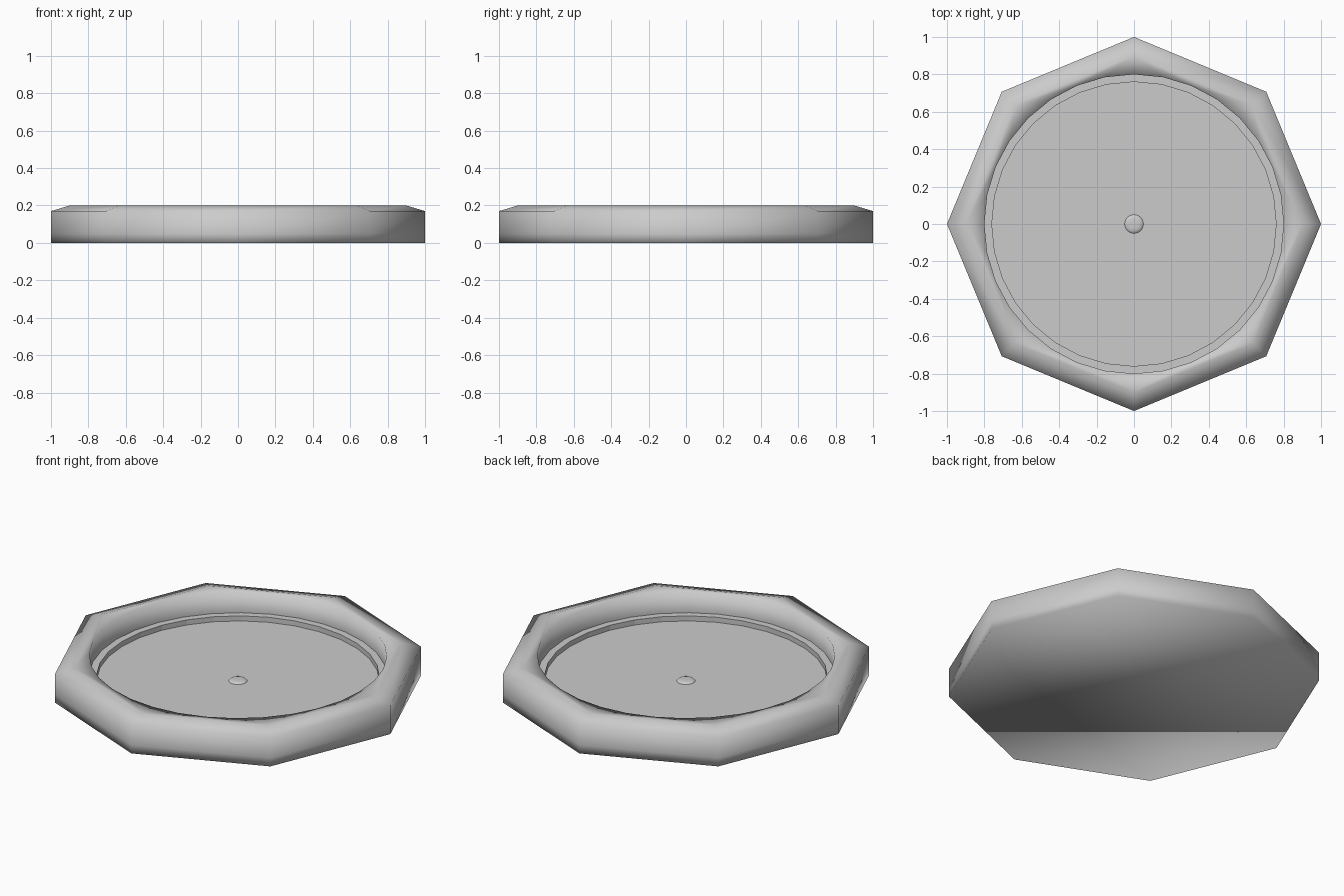
import bpy, bmesh
from math import cos, sin, pi

if "Cube" in bpy.data.objects:
    bpy.data.objects.remove(bpy.data.objects["Cube"])

SIDES, ROUND = 8, 32


def ring(bm, r, z, n):
    return [bm.verts.new((r * cos(2 * pi * i / n), r * sin(2 * pi * i / n), z))
            for i in range(n)]


def bridge(bm, a, b):
    n = len(a)
    for i in range(n):
        j = (i + 1) % n
        bm.faces.new((a[i], a[j], b[j], b[i]))


def finish(bm, name):
    me = bpy.data.meshes.new(name)
    bm.to_mesh(me)
    bm.free()
    ob = bpy.data.objects.new(name, me)
    bpy.context.collection.objects.link(ob)
    return ob


# Octagonal body: base, outer wall, chamfer, then a round opening
bm = bmesh.new()
octs = [ring(bm, r, z, SIDES) for r, z in
        ((1, 0), (1, 0.05), (1, 0.17), (0.9, 0.2))]
bm.faces.new(octs[0][::-1])
for a, b in zip(octs, octs[1:]):
    bridge(bm, a, b)
lip = ring(bm, 0.8, 0.2, ROUND)
well = ring(bm, 0.8, 0.08, ROUND)
outer = octs[-1]
# Flat rim: fan each octagon corner onto its share of the circle
for k in range(SIDES):
    for s in range(-2, 2):
        bm.faces.new((outer[k], lip[(4 * k + s + 1) % ROUND], lip[(4 * k + s) % ROUND]))
    bm.faces.new((outer[k], outer[(k + 1) % SIDES], lip[(4 * k + 2) % ROUND]))
bridge(bm, lip, well)
for f in bm.faces:
    f.smooth = True
finish(bm, "octagonal_rim")

# Recessed tray: narrow ledge, short wall and flat floor
bm = bmesh.new()
tray = [ring(bm, r, z, ROUND) for r, z in ((0.8, 0.08), (0.76, 0.08), (0.76, 0.05))]
for a, b in zip(tray, tray[1:]):
    bridge(bm, a, b)
bm.faces.new(tray[-1])
finish(bm, "recessed_floor")

# Small low boss in the middle of the floor
bm = bmesh.new()
boss = [ring(bm, r, z, ROUND) for r, z in
        ((0.05, 0.05), (0.043, 0.056), (0.033, 0.059), (0.02, 0.06))]
for a, b in zip(boss, boss[1:]):
    bridge(bm, a, b)
bm.faces.new(boss[-1])
for f in bm.faces:
    f.smooth = True
finish(bm, "center_boss")
